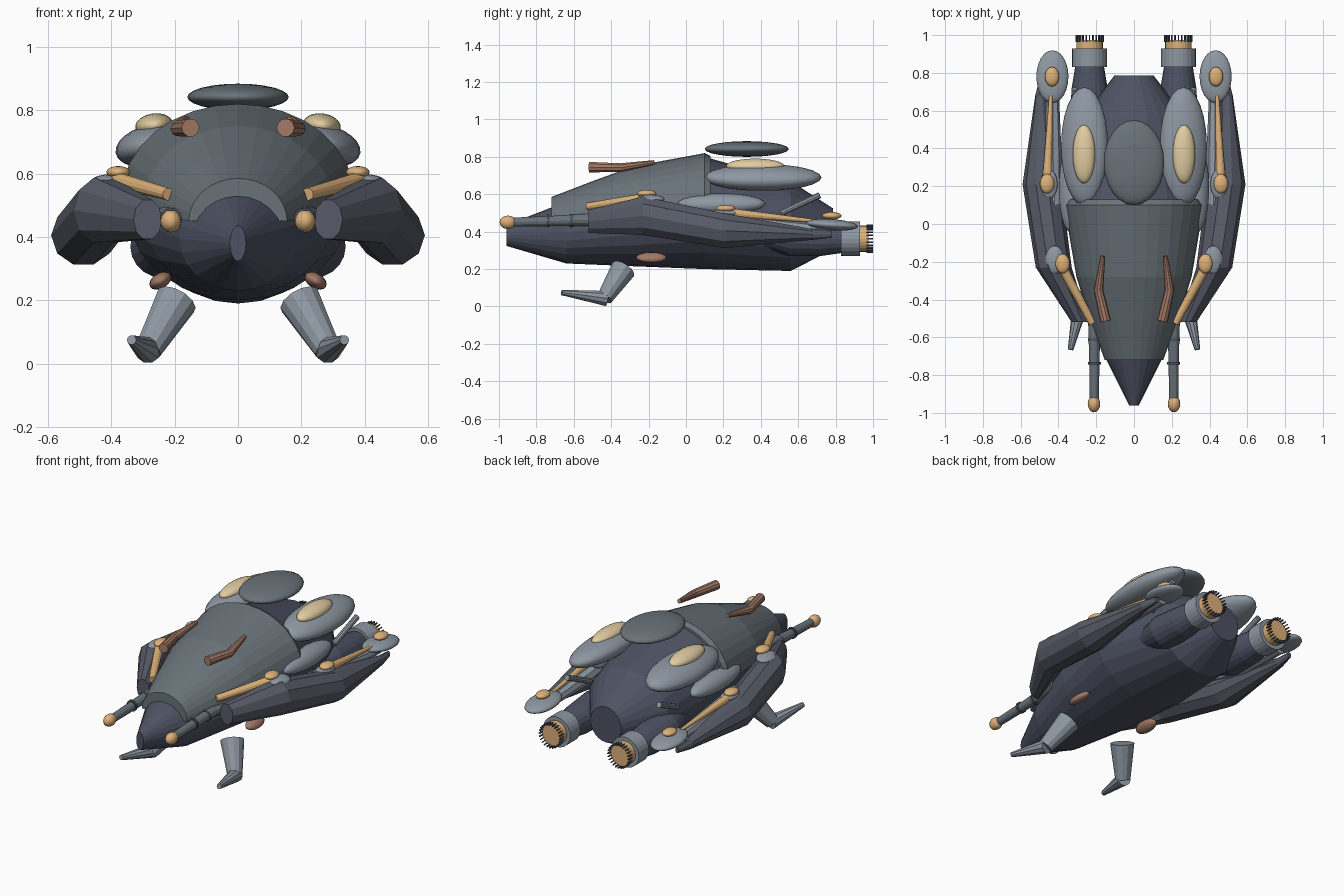
import bpy, bmesh
from math import sin, cos, pi, radians
from mathutils import Vector, Matrix

if "Cube" in bpy.data.objects:
    bpy.data.objects.remove(bpy.data.objects["Cube"])

COLORS = {
    "hull": (.075, .085, .125), "shell": (.14, .17, .19), "arm": (.095, .105, .135),
    "light": (.27, .31, .36), "gold": (.72, .44, .19), "pale": (.76, .61, .36),
    "copper": (.36, .19, .13),
}
MATS = {}
for key, c in COLORS.items():
    MATS[key] = bpy.data.materials.new(key + "_paint")
    MATS[key].diffuse_color = (*c, 1)


def finish(name, bm, mat, mirror=False, smooth=False):
    """Turn a bmesh into an object; geometry is in world space so mirroring is about x = 0."""
    bmesh.ops.recalc_face_normals(bm, faces=bm.faces[:])
    me = bpy.data.meshes.new(name)
    bm.to_mesh(me)
    bm.free()
    ob = bpy.data.objects.new(name, me)
    bpy.context.collection.objects.link(ob)
    me.materials.append(MATS[mat])
    if smooth:
        for p in me.polygons:
            p.use_smooth = True
    if mirror:
        ob.modifiers.new("mirror", "MIRROR").use_mirror_merge = False
    return ob


def skin(bm, rings):
    """Join closed rings of points into a capped body."""
    vs = [[bm.verts.new(p) for p in r] for r in rings]
    n = len(vs[0])
    for a, b in zip(vs, vs[1:]):
        for i in range(n):
            bm.faces.new((a[i], a[(i + 1) % n], b[(i + 1) % n], b[i]))
    bm.faces.new(vs[0])
    bm.faces.new(vs[-1])


def loft(name, sections, mat, n=24, mirror=False, arc=(0, 2 * pi)):
    """Sections are (x, y, z, half width, half height) in planes across y."""
    full = arc[1] - arc[0] > 6.28
    steps = n if full else n - 1
    bm = bmesh.new()
    skin(bm, [[(x + w * cos(arc[0] + (arc[1] - arc[0]) * i / steps), y,
                z + h * sin(arc[0] + (arc[1] - arc[0]) * i / steps)) for i in range(n)]
              for x, y, z, w, h in sections])
    return finish(name, bm, mat, mirror)


def tube(name, pts, mat, n=12, mirror=True):
    """Bent tapered tube; pts are (x, y, z, radius)."""
    P = [Vector(p[:3]) for p in pts]
    rings = []
    for i, p in enumerate(P):
        t = (P[min(i + 1, len(P) - 1)] - P[max(i - 1, 0)]).normalized()
        u = t.cross(Vector((0, 0, 1)) if abs(t.z) < .9 else Vector((1, 0, 0))).normalized()
        v = u.cross(t)
        rings.append([p + pts[i][3] * (u * cos(2 * pi * k / n) + v * sin(2 * pi * k / n))
                      for k in range(n)])
    bm = bmesh.new()
    skin(bm, rings)
    return finish(name, bm, mat, mirror)


def ellipsoid(name, c, r, mat, mirror=True, roll=0, pitch=0, n=24):
    bm = bmesh.new()
    m = (Matrix.Translation(c) @ Matrix.Rotation(radians(roll), 4, 'Y')
         @ Matrix.Rotation(radians(pitch), 4, 'X') @ Matrix.Diagonal((*r, 1)))
    bmesh.ops.create_uvsphere(bm, u_segments=n, v_segments=n // 2, radius=1, matrix=m)
    return finish(name, bm, mat, mirror, smooth=True)


# Main hull, nose to tail
loft("hull", [(0, -.96, .38, .025, .056), (0, -.64, .395, .185, .165), (0, -.28, .44, .29, .225),
              (0, .1, .5, .355, .3), (0, .56, .43, .275, .24), (0, .785, .415, .105, .11)], "hull")

# Upper armour shell and its nose lip
loft("upper_shell", [(0, -.72, .45, .155, .135), (0, -.5, .47, .235, .2), (0, -.28, .49, .305, .26),
                     (0, .1, .52, .37, .3), (0, .13, .52, .355, .285)], "shell", n=17, arc=(0, pi))

# Top disc and back pods
ellipsoid("top_disc", (0, .325, .842), (.16, .225, .042), "shell", mirror=False)
ellipsoid("back_pod", (.262, .41, .69), (.127, .315, .068), "light", roll=12)
ellipsoid("pod_dome", (.265, .37, .752), (.06, .155, .038), "pale", roll=8)
ellipsoid("side_pod", (.335, .19, .55), (.065, .235, .052), "light", roll=25)

# Engines: nacelle, collar, core and ring of spikes
EX, EZ = .235, .362
loft("engine_nacelle", [(EX - .03, .35, .40, .07, .06), (EX, .55, .37, .105, .1),
                        (EX, .72, EZ, .095, .092), (EX, .86, EZ, .072, .072)], "hull", 20, True)
loft("engine_collar", [(EX, .83, EZ, .093, .093), (EX, .93, EZ, .093, .093)], "light", 24, True)
loft("engine_core", [(EX, .92, EZ, .07, .07), (EX, .975, EZ, .07, .07)], "gold", 24, True)
bm = bmesh.new()
for k in range(24):
    a = 2 * pi * k / 24
    m = (Matrix.Translation((EX + .07 * cos(a), .982, EZ + .07 * sin(a)))
         @ Matrix.Rotation(-a, 4, 'Y') @ Matrix.Diagonal((.01, .036, .006, 1)))
    bmesh.ops.create_cube(bm, size=1, matrix=m)
finish("engine_spikes", bm, "hull", True)

# Folded side arms
loft("side_arm", [(.285, -.52, .455, .045, .065), (.425, -.23, .485, .095, .108),
                  (.488, .21, .405, .102, .097), (.495, .68, .385, .028, .03),
                  (.485, .78, .385, .012, .018)], "arm", 10, True)
loft("inner_arm", [(.42, .1, .48, .035, .03), (.43, .4, .435, .045, .045),
                   (.43, .76, .41, .03, .025)], "light", 8, True)
ellipsoid("arm_tail_disc", (.432, .78, .437), (.085, .14, .03), "light", pitch=-4)
ellipsoid("front_joint_plate", (.42, -.19, .575), (.05, .075, .022), "light", roll=8)
ellipsoid("middle_joint_plate", (.45, .21, .5), (.045, .08, .02), "light")

# Gold joint beads and link rods
for label, c in (("front", (.378, -.21, .604)), ("middle", (.46, .213, .524)),
                 ("rear", (.434, .78, .485))):
    ellipsoid(label + "_joint_bead", c, (.038, .052, .02), "gold", n=16)
tube("front_link_rod", [(.385, -.22, .58, .026), (.22, -.525, .535, .02)], "gold")
tube("rear_link_rod", [(.468, .09, .5, .006), (.458, .27, .497, .024),
                       (.44, .68, .458, .009)], "gold")

# Nose guns
tube("gun_barrel", [(.21, -.95, .45, .024), (.21, -.74, .456, .027), (.21, -.54, .463, .032),
                    (.225, -.42, .468, .038)], "shell")
ellipsoid("gun_tip", (.212, -.952, .45), (.033, .045, .036), "gold", n=16)
for label, y in (("front", -.737), ("rear", -.612)):
    loft(label + "_gun_band", [(.21, y - .007, .458, .034, .034), (.21, y + .007, .458, .034, .034)],
         "hull", 12, True)

# Brow horns
tube("brow_horn", [(.165, -.17, .77, .013), (.188, -.35, .742, .025), (.15, -.515, .745, .029)],
     "copper", 10)

# Front legs, feet and belly beads
tube("leg", [(.195, -.335, .2, .068), (.283, -.435, .045, .043)], "light", 12)
tube("foot", [(.283, -.425, .043, .042), (.336, -.665, .075, .015)], "light", 10)
ellipsoid("belly_bead", (.245, -.185, .262), (.038, .082, .024), "copper", roll=30, n=16)

# Small rear struts
tube("rear_strut", [(.3, .51, .5, .017), (.315, .715, .595, .017)], "light", 10)

for m in bpy.data.materials:
    if m.users and not m.is_grease_pencil:
        m.use_nodes = True
        m.node_tree.nodes["Principled BSDF"].inputs["Base Color"].default_value = m.diffuse_color
